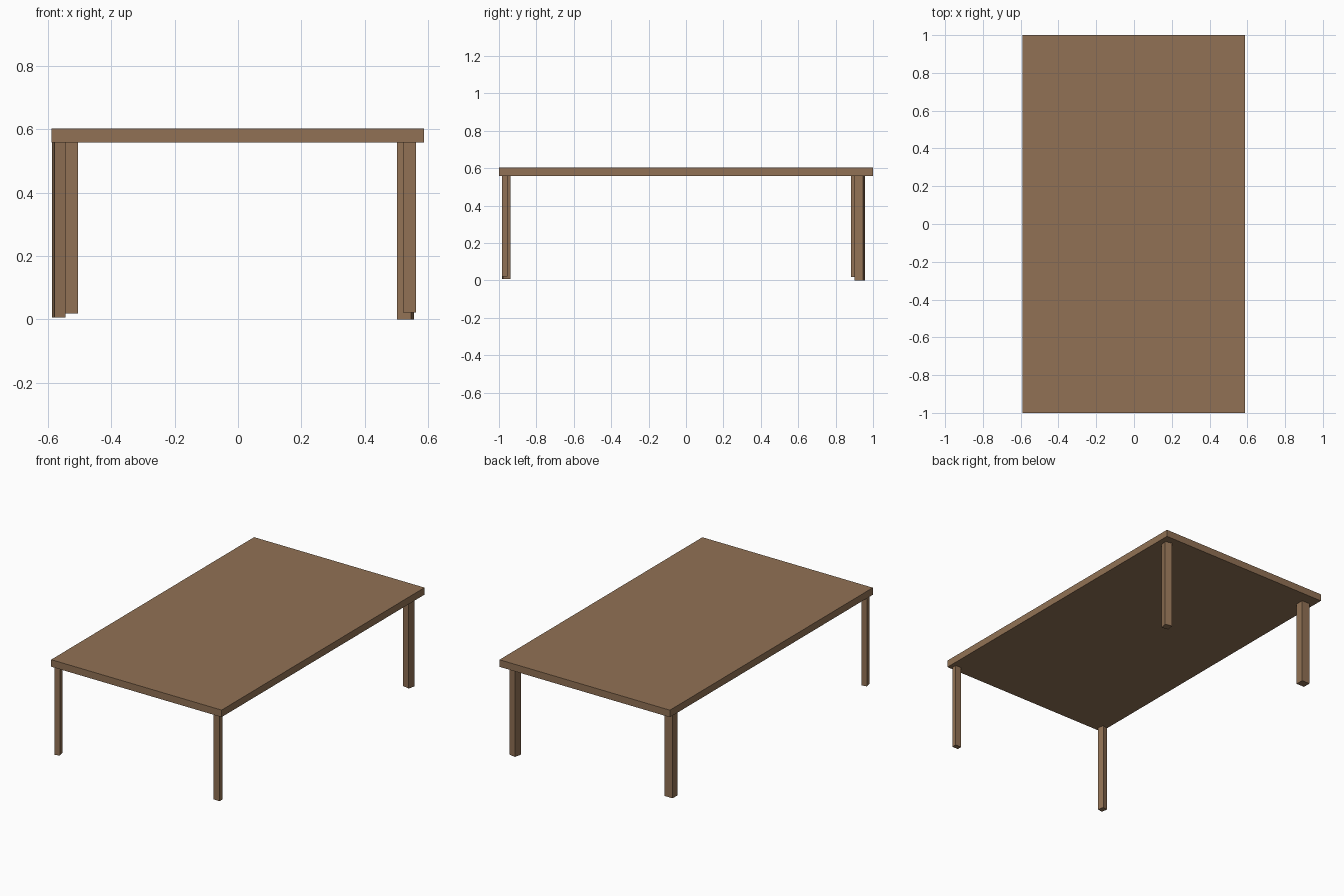
import bpy, math

if "Cube" in bpy.data.objects:
    bpy.data.objects.remove(bpy.data.objects["Cube"])

wood = bpy.data.materials.new("brown wood")
wood.diffuse_color = (0.285, 0.167, 0.090, 1.0)
wood.use_nodes = True
wood.node_tree.nodes["Principled BSDF"].inputs["Base Color"].default_value = wood.diffuse_color

TOP_Z, UNDER_Z = 0.603, 0.559


def box(name, centre, size, z0, z1, angle=0.0):
    """Upright box between two heights, turned about the vertical axis."""
    bpy.ops.mesh.primitive_cube_add(
        size=1, location=(centre[0], centre[1], (z0 + z1) / 2),
        rotation=(0, 0, math.radians(angle)))
    ob = bpy.context.object
    ob.name = name
    ob.scale = (size[0], size[1], z1 - z0)
    ob.data.materials.append(wood)
    return ob


# Table top
box("table_top", (-0.001, 0.0), (1.176, 2.0), UNDER_Z, TOP_Z)

# Four uneven legs: centre, section, foot height, turn
legs = {
    "front_left_leg": ((-0.566, -0.962), (0.034, 0.039), 0.007, 12),
    "front_right_leg": ((0.542, -0.969), (0.041, 0.030), 0.022, 0),
    "back_left_leg": ((-0.532, 0.906), (0.055, 0.050), 0.019, 0),
    "back_right_leg": ((0.529, 0.929), (0.046, 0.046), 0.0, -12),
}
for name, (centre, size, foot, turn) in legs.items():
    box(name, centre, size, foot, UNDER_Z, turn)
